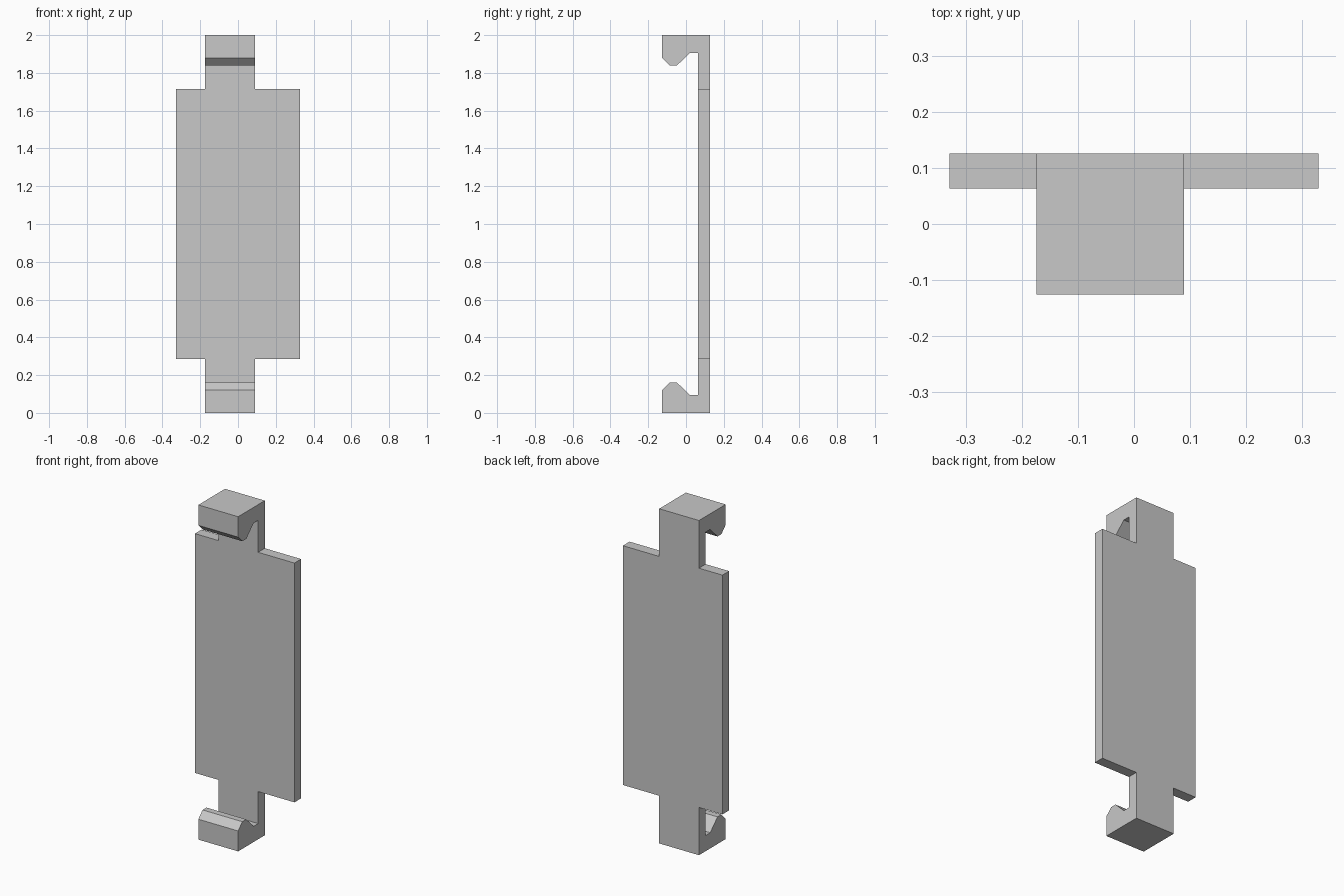
import bpy
import bmesh
from mathutils import Vector

old = bpy.data.objects.get("Cube")
if old:
    bpy.data.objects.remove(old, do_unlink=True)

HEIGHT = 2.0
PLATE_X = 0.329
PLATE_BOTTOM = 0.285
CLIP_LEFT, CLIP_RIGHT = -0.174, 0.089
FRONT, BACK, PLATE_FRONT = -0.126, 0.126, 0.063


def extruded(name, points, direction):
    """Solid made by sweeping a closed outline along a direction."""
    bm = bmesh.new()
    face = bm.faces.new([bm.verts.new(p) for p in points])
    sweep = bmesh.ops.extrude_face_region(bm, geom=[face])["geom"]
    verts = [g for g in sweep if isinstance(g, bmesh.types.BMVert)]
    bmesh.ops.translate(bm, verts=verts, vec=Vector(direction))
    bmesh.ops.recalc_face_normals(bm, faces=bm.faces)
    mesh = bpy.data.meshes.new(name)
    bm.to_mesh(mesh)
    bm.free()
    obj = bpy.data.objects.new(name, mesh)
    bpy.context.collection.objects.link(obj)
    return obj


def flipped(points):
    """Mirror an outline half from bottom to top, in reverse order."""
    return [(a, HEIGHT - z) for a, z in reversed(points)]


# Side profile: thin back with a hooked lip at each end
hook = [(BACK, 0), (FRONT, 0), (FRONT, 0.122), (-0.086, 0.162),
        (-0.049, 0.162), (0.02, 0.094), (PLATE_FRONT, 0.094)]
profile = hook + flipped(hook)
bracket = extruded("clip_plate", [(-0.5, y, z) for y, z in profile], (1, 0, 0))

# Front outline: wide plate with narrow, off-centre clip tabs
right = [(CLIP_RIGHT, -0.1), (CLIP_RIGHT, PLATE_BOTTOM), (PLATE_X, PLATE_BOTTOM)]
left = [(-PLATE_X, PLATE_BOTTOM), (CLIP_LEFT, PLATE_BOTTOM), (CLIP_LEFT, -0.1)]
outline = right + flipped(right) + flipped(left) + left
cutter = extruded("outline_cutter", [(x, -0.5, z) for x, z in outline], (0, 1, 0))
cutter.hide_render = True

# Keep only what lies inside both shapes
trim = bracket.modifiers.new("trim", "BOOLEAN")
trim.operation = "INTERSECT"
trim.solver = "EXACT"
trim.object = cutter
bpy.context.view_layer.objects.active = bracket
bracket.select_set(True)
bpy.ops.object.modifier_apply(modifier=trim.name)
bpy.data.objects.remove(cutter, do_unlink=True)

# Single plain grey
grey = bpy.data.materials.new("grey")
grey.use_nodes = True
grey.diffuse_color = (0.58, 0.58, 0.58, 1)
grey.node_tree.nodes["Principled BSDF"].inputs["Base Color"].default_value = grey.diffuse_color
bracket.data.materials.clear()
bracket.data.materials.append(grey)
